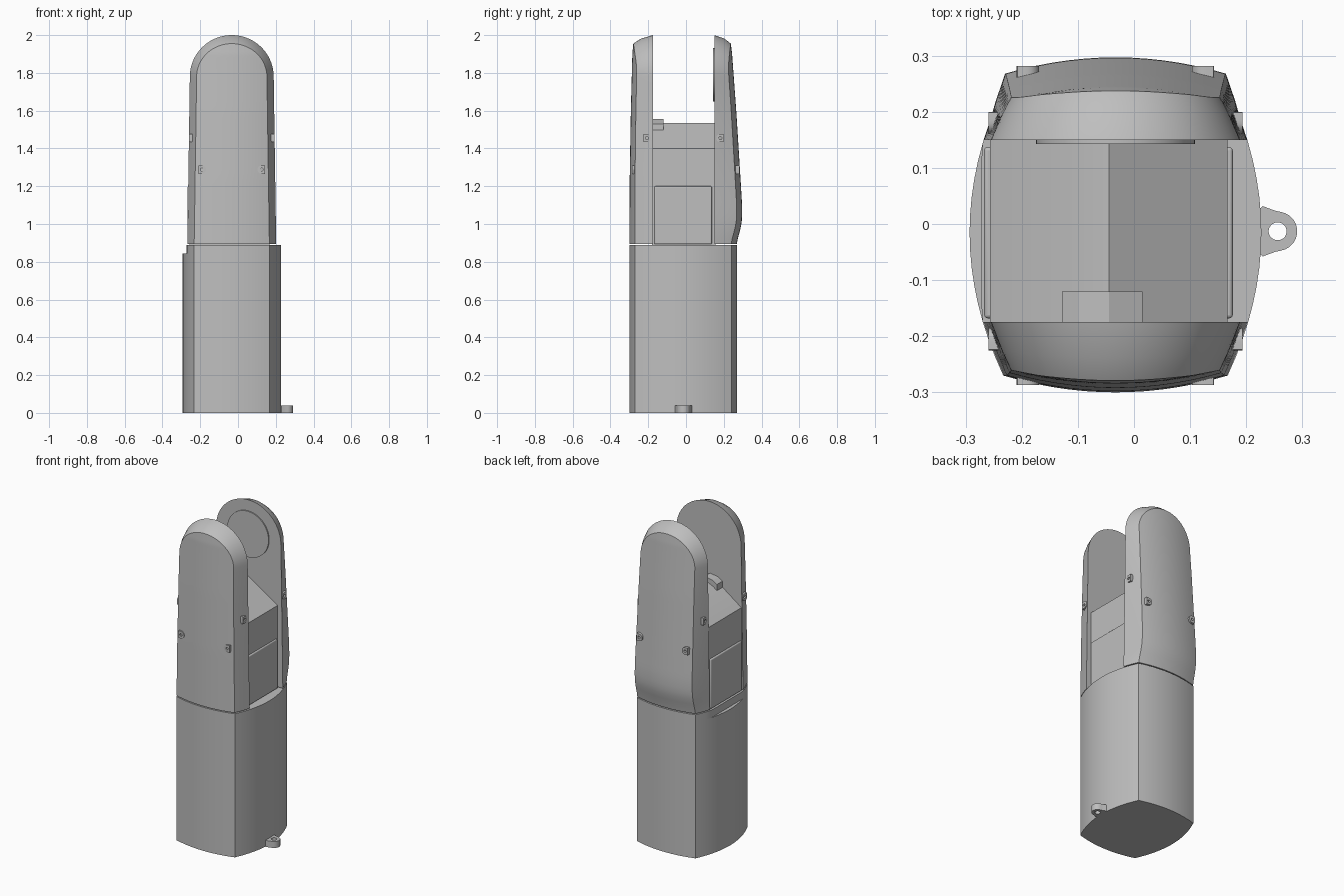
import bpy, bmesh
from math import sin, cos, pi, radians
from mathutils import Matrix, Vector

if "Cube" in bpy.data.objects:
    bpy.data.objects.remove(bpy.data.objects["Cube"])

GREY = (0.52, 0.52, 0.52, 1)
mat = bpy.data.materials.new("plain grey")
mat.use_nodes = True
mat.diffuse_color = GREY
mat.node_tree.nodes["Principled BSDF"].inputs["Base Color"].default_value = GREY

CX, CY = -0.033, -0.015      # axis of the housing
parts = []


def finish(name, bm):
    bmesh.ops.remove_doubles(bm, verts=bm.verts, dist=0.0002)
    bmesh.ops.recalc_face_normals(bm, faces=bm.faces)
    me = bpy.data.meshes.new(name)
    bm.to_mesh(me)
    bm.free()
    me.materials.append(mat)
    ob = bpy.data.objects.new(name, me)
    bpy.context.collection.objects.link(ob)
    parts.append(ob)
    return ob


def prism(name, outline, a, b, axis="z"):
    """Extrude a 2D outline from a to b along z, or along y for an x-z outline."""
    bm = bmesh.new()
    place = (lambda p, h: (p[0], p[1], h)) if axis == "z" else (lambda p, h: (p[0], h, p[1]))
    low = [bm.verts.new(place(p, a)) for p in outline]
    top = [bm.verts.new(place(p, b)) for p in outline]
    bm.faces.new(low)
    bm.faces.new(top)
    n = len(outline)
    for i in range(n):
        j = (i + 1) % n
        bm.faces.new((low[i], low[j], top[j], top[i]))
    return finish(name, bm)


def box(name, lo, hi, bevel=0.0):
    outline = [(lo[0], lo[1]), (hi[0], lo[1]), (hi[0], hi[1]), (lo[0], hi[1])]
    ob = prism(name, outline, lo[2], hi[2])
    if bevel:
        m = ob.modifiers.new("round", "BEVEL")
        m.width, m.segments = bevel, 3
    return ob


def footprint(n=16, xmin=-1):
    """Cushion shape made of four shallow arcs meeting at sharp corners."""
    pts = []
    for i in range(n):
        t = -1 + 2 * i / n
        pts.append((0.2 * t, -0.285 + 0.03 * t * t))
    for i in range(n):
        t = -1 + 2 * i / n
        pts.append((0.26 - 0.06 * t * t, 0.255 * t))
    pts += [(-x, -y) for x, y in pts]
    return [(max(CX + x, xmin), CY + y) for x, y in pts]


def interp(table, z):
    for (z0, v0), (z1, v1) in zip(table, table[1:]):
        if z <= z1:
            t = max(0, (z - z0) / (z1 - z0))
            return v0 + (v1 - v0) * t
    return table[-1][1]


def arch_panel(name, y_in, side, profile):
    """Arched wall: flat inside, tapered rim, bowed outer cover."""
    base, spring = 0.895, 1.78
    straight, curved, across = 28, 18, 14
    rings = [(0, 2.0), (0.02, 1.982), (0.036, 1.955)]   # side inset, crown height

    def outline(k, i):
        inset, crown = rings[k]
        if i <= straight:
            t = i / straight
            return 0.235 - 0.013 * t - inset, base + (spring - base) * t
        a = pi / 2 * (i - straight) / curved
        return (0.222 - inset) * cos(a), spring + (crown - spring) * sin(a)

    def y_out(dx, z):
        return side * (interp(profile, z) - 0.75 * dx * dx)

    bm = bmesh.new()
    rows = []
    for i in range(straight + curved + 1):
        (w0, z0), (w1, z1), (w2, z2) = [outline(k, i) for k in range(3)]
        y_mid = y_in + 0.6 * (y_out(w2, z2) - y_in)
        row = [(-w0, y_in, z0), (-w1, y_mid, z1)]
        for c in range(across + 1):
            dx = w2 * (2 * c / across - 1)
            row.append((dx, y_out(dx, z2), z2))
        row += [(w1, y_mid, z1), (w0, y_in, z0)]
        rows.append([bm.verts.new((CX + x, y, z)) for x, y, z in row])
    n = len(rows[0])
    for a, b in zip(rows, rows[1:]):
        for c in range(n):
            d = (c + 1) % n
            bm.faces.new((a[c], a[d], b[d], b[c]))
    bm.faces.new(rows[0])
    return finish(name, bm)


def lug(name, centre, r, hole, reach, flare, depth, x_dir, normal):
    """Eyelet: round nose along x_dir, straight root reaching back, with a hole."""
    u, w = Vector(x_dir), Vector(normal)
    v = w.cross(u)
    bm = bmesh.new()
    n = 24
    loops = []
    for h in (0, depth):
        outer, inner = [], []
        for i in range(n):
            a = 2 * pi * (i + 0.5) / n
            p, q = cos(a), sin(a)
            if p >= 0:
                ox, oy = r * p, r * q
            else:
                m = max(-p * r / reach, abs(q))
                ox = p / m * r
                oy = q / m * (r + (flare - r) * min(1, -ox / reach))
                ox = max(ox, -reach)
            for ring, (x, y) in ((outer, (ox, oy)), (inner, (hole * p, hole * q))):
                ring.append(bm.verts.new(Vector(centre) + u * x + v * y + w * h))
        loops.append((outer, inner))
    (o0, i0), (o1, i1) = loops
    for i in range(n):
        j = (i + 1) % n
        for a, b in ((o0, o1), (o1, i1), (i1, i0), (i0, o0)):
            bm.faces.new((a[i], a[j], b[j], b[i]))
    return finish(name, bm)


# Lower housing and its seam collar
prism("lower_housing", footprint(), 0, 0.843)
prism("housing_collar", footprint(xmin=-0.272), 0.843, 0.889)

# Front and back arched walls
arch_panel("front_wall", -0.175, -1,
           [(0.89, 0.3), (1.25, 0.298), (1.6, 0.292), (1.9, 0.284), (2.0, 0.275)])
arch_panel("back_wall", 0.15, 1,
           [(0.89, 0.268), (0.93, 0.276), (0.98, 0.29), (1.03, 0.297), (1.1, 0.297),
            (1.25, 0.288), (1.6, 0.266), (1.9, 0.244), (2.0, 0.232)])

# Core block with a pitched roof between the walls
roof = [(-0.257, 1.4), (-0.1, 1.512), (-0.045, 1.535), (0.167, 1.4)]
prism("core_block", [(-0.257, 0.8)] + roof + [(0.167, 0.8)], -0.18, 0.155, "y")

# Bracket straddling the ridge
prism("ridge_bracket", [(-0.128, 1.49), (-0.128, 1.53), (-0.1, 1.548), (-0.045, 1.557),
                        (0.015, 1.53), (0.015, 1.49)], -0.176, -0.12, "y")

# Side plates in the recesses
box("left_plate", (0.16, -0.168, 0.893), (0.176, 0.137, 1.2), 0.006)
box("right_plate", (-0.267, -0.168, 0.893), (-0.25, 0.137, 1.2), 0.006)

# Round pad on the inside of the back wall
pad = [(CX + 0.142 * cos(2 * pi * i / 48), 1.79 + 0.142 * sin(2 * pi * i / 48)) for i in range(48)]
prism("inner_pad", pad, 0.143, 0.152, "y")

# Eyelet at the foot
lug("foot_eyelet", (0.256, -0.013, 0), 0.035, 0.016, 0.035, 0.048, 0.04, (1, 0, 0), (0, 0, 1))

# Small fixing lugs on all four sides
for s, word in ((1, "left"), (-1, "right")):
    for side, y, name in ((-1, -0.265, "front"), (1, 0.26, "back")):
        lug(f"{name}_{word}_lug", (CX + s * 0.158, y, 1.288), 0.022, 0.008, 0.018, 0.022,
            0.022, (-s, 0, 0), (0, side, 0))
    for side, y, name in ((-1, -0.207, "front"), (1, 0.182, "back")):
        lug(f"{word}_side_{name}_lug", (CX + s * 0.195, y, 1.455), 0.022, 0.008, 0.018, 0.022,
            0.031, (0, -side, 0), (s, 0, 0))

# Smooth shading with crisp edges
bpy.ops.object.select_all(action="DESELECT")
for ob in parts:
    ob.select_set(True)
bpy.context.view_layer.objects.active = parts[0]
bpy.ops.object.shade_smooth_by_angle(angle=radians(20))
